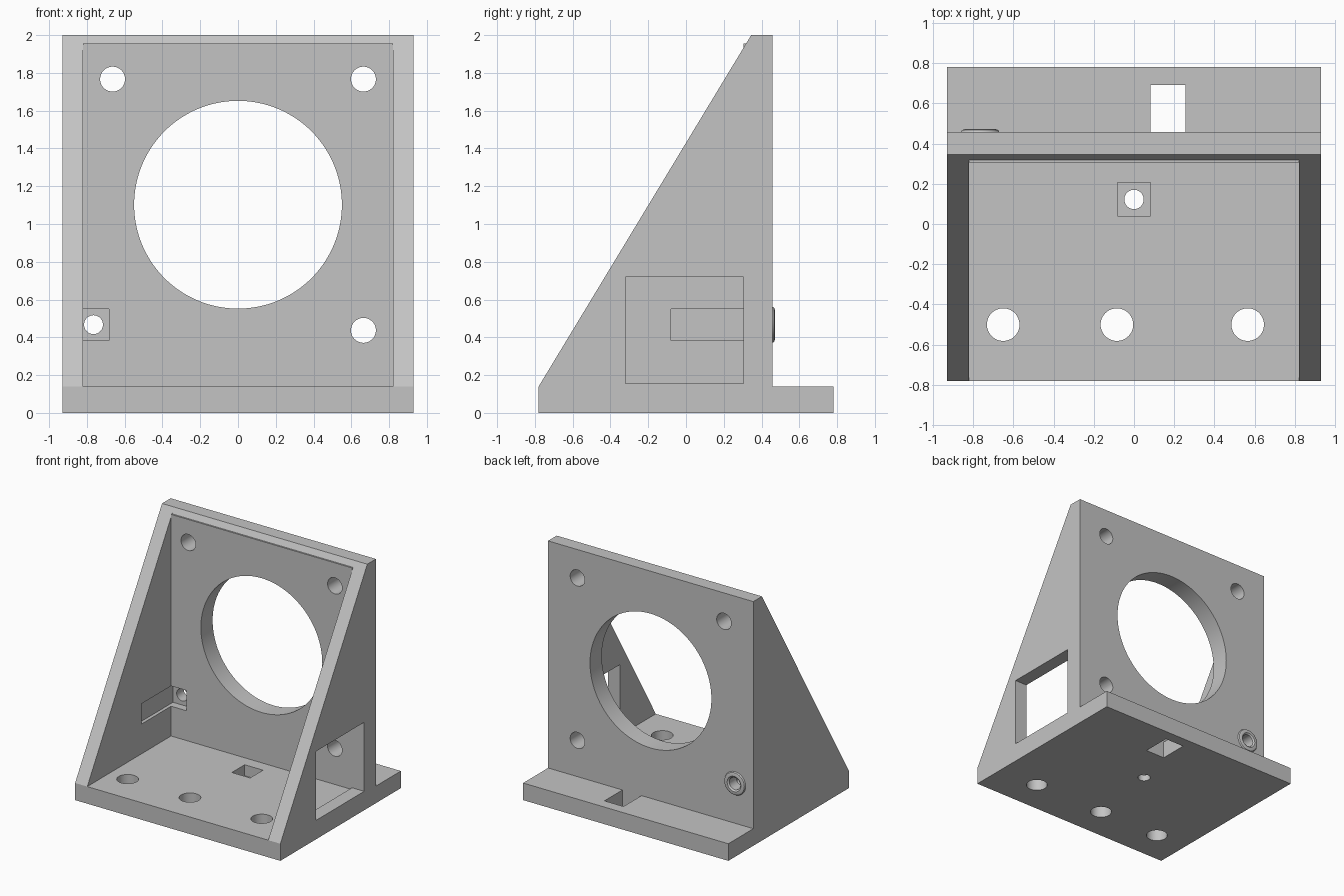
import bpy, bmesh, math
from mathutils import Matrix, Vector

cube = bpy.data.objects.get("Cube")
if cube:
    bpy.data.objects.remove(cube, do_unlink=True)

grey = bpy.data.materials.new("plain grey")
grey.use_nodes = True
COLOUR = (0.55, 0.55, 0.55, 1)
grey.diffuse_color = COLOUR
grey.node_tree.nodes["Principled BSDF"].inputs["Base Color"].default_value = COLOUR


def make(name, bm):
    bmesh.ops.recalc_face_normals(bm, faces=bm.faces)
    mesh = bpy.data.meshes.new(name)
    bm.to_mesh(mesh)
    bm.free()
    mesh.materials.append(grey)
    ob = bpy.data.objects.new(name, mesh)
    bpy.context.collection.objects.link(ob)
    return ob


def prism(name, profile, x0, x1):
    """Extrude a (y, z) profile along x."""
    bm = bmesh.new()
    face = bm.faces.new([bm.verts.new((x0, y, z)) for y, z in profile])
    out = bmesh.ops.extrude_face_region(bm, geom=[face])["geom"]
    verts = [g for g in out if isinstance(g, bmesh.types.BMVert)]
    bmesh.ops.translate(bm, verts=verts, vec=(x1 - x0, 0, 0))
    return make(name, bm)


def box(name, x, y, z):
    return prism(name, [(y[0], z[0]), (y[1], z[0]), (y[1], z[1]), (y[0], z[1])], *x)


def drill(name, centre, radius, axis, length=0.6, sides=48):
    bm = bmesh.new()
    turn = Matrix.Rotation(math.pi / 2, 4, "X") if axis == "y" else Matrix()
    bmesh.ops.create_cone(bm, cap_ends=True, segments=sides, radius1=radius, radius2=radius,
                          depth=length, matrix=Matrix.Translation(centre) @ turn)
    return make(name, bm)


def combine(target, tool, operation):
    mod = target.modifiers.new("cut", "BOOLEAN")
    mod.operation, mod.solver, mod.object = operation, "EXACT", tool
    bpy.context.view_layer.objects.active = target
    bpy.ops.object.modifier_apply(modifier=mod.name)
    bpy.data.objects.remove(tool, do_unlink=True)


W, INNER = 0.93, 0.82          # half widths: outside, between the side walls
FRONT, BACK, FLOOR = -0.78, 0.78, 0.14
WALL_IN, WALL_OUT = 0.305, 0.457

# Floor and upright plate, with the sloping side walls joined on
rear = [(0.345, 2), (WALL_OUT, 2), (WALL_OUT, FLOOR), (BACK, FLOOR), (BACK, 0), (FRONT, 0), (FRONT, FLOOR)]
bracket = prism("bracket_body", rear + [(WALL_IN, FLOOR), (WALL_IN, 1.955), (0.318, 1.955)], -INNER, INNER)
for x0, x1 in ((-W, -INNER), (INNER, W)):
    combine(bracket, prism("side_wall", rear, x0, x1), "UNION")

nut_x, nut_z, nut_y = -0.765, 0.467, 0.122
h = 0.083
cutters = [
    # Large round opening and its mounting holes
    drill("main_opening", (0, 0.38, 1.102), 0.55, "y", sides=128),
    *[drill("mount_hole", (x, 0.38, z), 0.066, "y") for x, z in ((-0.664, 1.767), (0.664, 1.767), (0.664, 0.437))],
    # Floor bolt holes and cable slot
    *[drill("floor_hole", (x, -0.5, 0), 0.081, "z") for x in (-0.65, -0.085, 0.565)],
    box("cable_slot", (0.083, 0.256), (WALL_OUT, 0.69), (-0.1, 0.3)),
    # Side window
    box("side_window", (0.7, 1.1), (-0.32, WALL_IN), (0.155, 0.72)),
    # Square nut pockets with their screw holes
    box("floor_pocket", (-h, h), (nut_y - h, nut_y + h), (0.05, 0.3)),
    drill("floor_screw_hole", (0, nut_y, 0), 0.048, "z"),
    box("wall_pocket", (nut_x - h, nut_x + h), (-0.08, 0.37), (nut_z - h, nut_z + h)),
    drill("wall_screw_hole", (nut_x, 0.45, nut_z), 0.05, "y"),
]
for cutter in cutters:
    combine(bracket, cutter, "DIFFERENCE")

# Raised ring around the screw hole at the back
bm = bmesh.new()
ring = [(0.05, -0.01), (0.05, 0.004), (0.062, 0.014), (0.078, 0.014), (0.09, 0.01), (0.096, 0), (0.096, -0.01)]
verts = [bm.verts.new((nut_x + r, WALL_OUT + d, nut_z)) for r, d in ring]
edges = [bm.edges.new((a, b)) for a, b in zip(verts, verts[1:] + verts[:1])]
bmesh.ops.spin(bm, geom=verts + edges, cent=Vector((nut_x, 0, nut_z)), axis=(0, 1, 0),
               angle=2 * math.pi, steps=48)
bmesh.ops.remove_doubles(bm, verts=bm.verts, dist=0.0005)
screw_ring = make("screw_ring", bm)

for ob in (bracket, screw_ring):
    bpy.ops.object.select_all(action="DESELECT")
    ob.select_set(True)
    bpy.context.view_layer.objects.active = ob
    bpy.ops.object.shade_smooth_by_angle(angle=math.radians(25))
